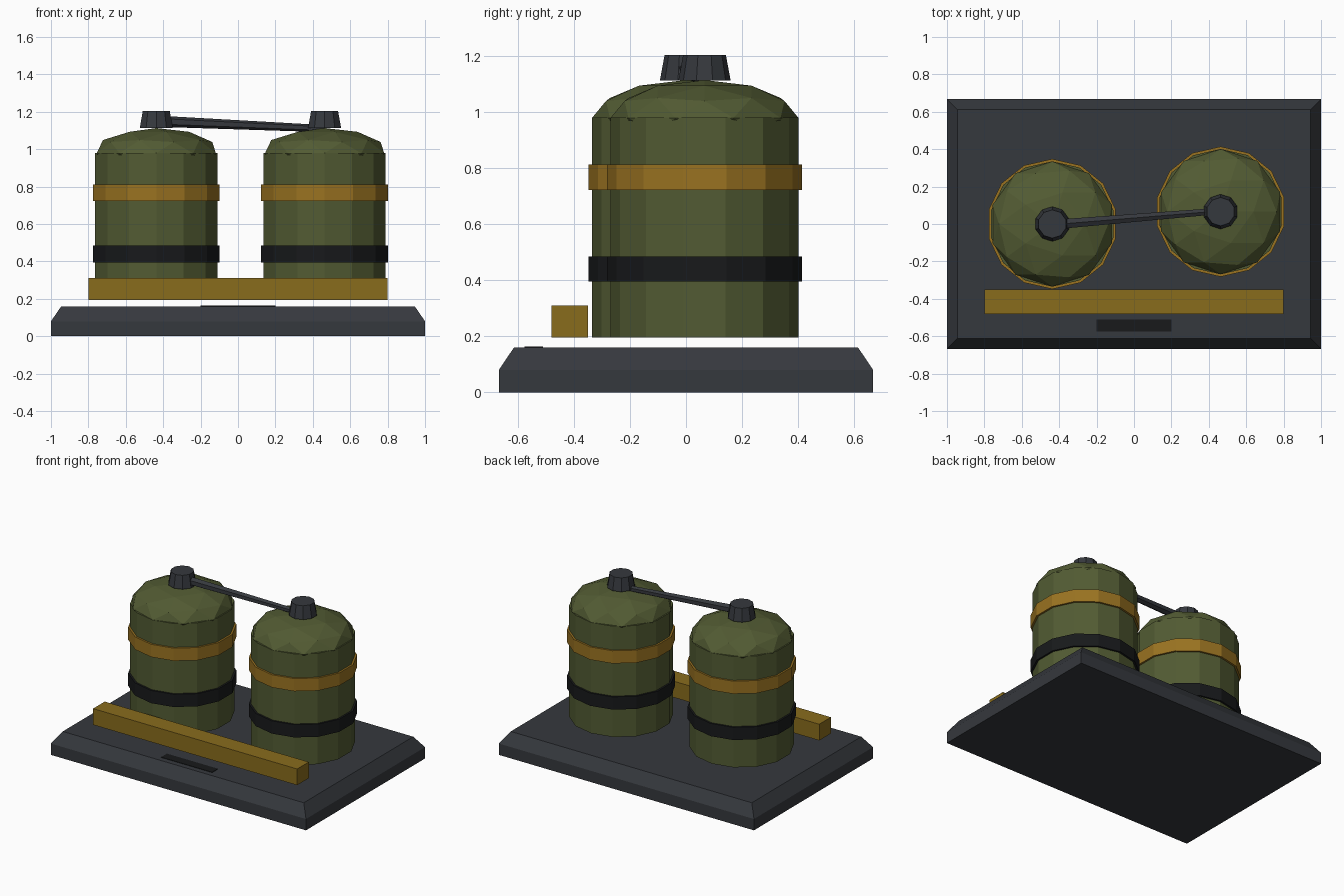
import bpy, bmesh
from mathutils import Vector, Matrix

if "Cube" in bpy.data.objects:
    bpy.data.objects.remove(bpy.data.objects["Cube"])


def material(name, rgb):
    m = bpy.data.materials.new(name)
    m.diffuse_color = (*rgb, 1)
    m.use_nodes = True
    m.node_tree.nodes["Principled BSDF"].inputs["Base Color"].default_value = m.diffuse_color
    return m


SLATE = material("slate", (0.036, 0.040, 0.047))
OLIVE = material("olive", (0.085, 0.105, 0.033))
GOLD = material("gold", (0.32, 0.17, 0.015))
MUSTARD = material("mustard", (0.25, 0.15, 0.012))
BLACK = material("black", (0.009, 0.010, 0.011))


def finish(name, bm, mat):
    me = bpy.data.meshes.new(name)
    bmesh.ops.recalc_face_normals(bm, faces=bm.faces)
    bm.to_mesh(me)
    bm.free()
    me.materials.append(mat)
    ob = bpy.data.objects.new(name, me)
    bpy.context.collection.objects.link(ob)
    return ob


def box(name, lo, hi, mat):
    lo, hi = Vector(lo), Vector(hi)
    bm = bmesh.new()
    bmesh.ops.create_cube(bm, size=1)
    bmesh.ops.scale(bm, vec=hi - lo, verts=bm.verts)
    bmesh.ops.translate(bm, vec=(lo + hi) / 2, verts=bm.verts)
    return finish(name, bm, mat)


def cone(name, a, b, r1, r2, sides, mat):
    """Capped frustum running from point a to point b."""
    a, b = Vector(a), Vector(b)
    d = b - a
    vertical = abs(d.x) + abs(d.y) < 1e-6
    rot = Matrix() if vertical else d.to_track_quat('Z', 'Y').to_matrix().to_4x4()
    bm = bmesh.new()
    bmesh.ops.create_cone(bm, cap_ends=True, segments=sides, radius1=r1, radius2=r2,
                          depth=d.length, matrix=Matrix.Translation((a + b) / 2) @ rot)
    return finish(name, bm, mat)


# Base plate with a sloped upper edge
bm = bmesh.new()
rings = []
for x, y, z in ((1, 0.667, 0), (1, 0.667, 0.08), (0.945, 0.613, 0.16)):
    rings.append([bm.verts.new((sx * x, sy * y, z))
                  for sx, sy in ((-1, -1), (1, -1), (1, 1), (-1, 1))])
for low, high in zip(rings, rings[1:]):
    for i in range(4):
        j = (i + 1) % 4
        bm.faces.new((low[i], low[j], high[j], high[i]))
bm.faces.new(rings[0])
bm.faces.new(rings[-1])
finish("base_plate", bm, SLATE)

# Front rail and the dark strip on the base
box("front_rail", (-0.80, -0.48, 0.195), (0.80, -0.35, 0.31), MUSTARD)
box("front_strip", (-0.20, -0.575, 0.145), (0.20, -0.51, 0.163), BLACK)

# Two domed tanks with bands and cap
for side, cx, cy in (("left", -0.437, 0.0), ("right", 0.463, 0.066)):
    def stage(part, z1, z2, r1, r2, sides, mat):
        cone(f"{side}_{part}", (cx, cy, z1), (cx, cy, z2), r1, r2, sides, mat)

    stage("tank", 0.195, 0.98, 0.335, 0.335, 14, OLIVE)
    stage("lower_band", 0.395, 0.485, 0.348, 0.348, 14, BLACK)
    stage("upper_band", 0.722, 0.812, 0.348, 0.348, 14, GOLD)
    bm = bmesh.new()
    bmesh.ops.create_icosphere(bm, subdivisions=2, radius=1, matrix=Matrix.Translation(
        (cx, cy, 0.978)) @ Matrix.Diagonal((0.335, 0.335, 0.135, 1)))
    finish(f"{side}_dome", bm, OLIVE)
    stage("cap", 1.112, 1.203, 0.093, 0.076, 10, SLATE)

# Tapered pipe joining the caps
cone("cross_pipe", (-0.44, -0.004, 1.15), (0.46, 0.07, 1.11), 0.030, 0.019, 6, SLATE)
